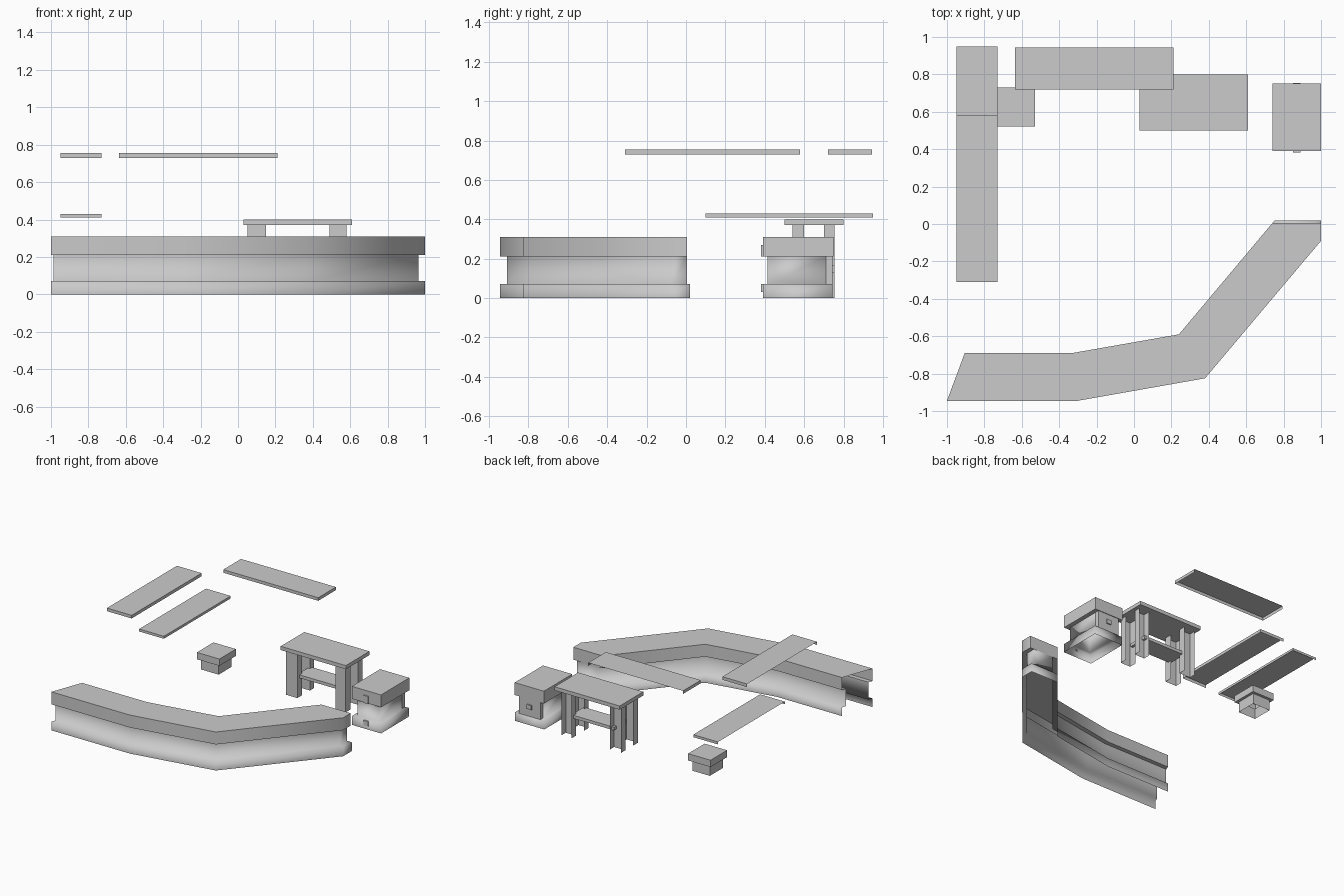
import bpy, bmesh, math
from mathutils import Vector

cube = bpy.data.objects.get("Cube")
if cube:
    bpy.data.objects.remove(cube, do_unlink=True)

# One plain grey for the whole set
grey = bpy.data.materials.new("plain_grey")
grey.use_nodes = True
grey.diffuse_color = (0.6, 0.6, 0.6, 1)
bsdf = grey.node_tree.nodes["Principled BSDF"]
bsdf.inputs["Base Color"].default_value = grey.diffuse_color
bsdf.inputs["Roughness"].default_value = 0.8


def finish(name, bm, smooth_angle=0):
    """Turn a bmesh into an object, smooth below the given angle."""
    if smooth_angle:
        for f in bm.faces:
            f.smooth = True
        for e in bm.edges:
            e.smooth = e.calc_face_angle(math.pi) < math.radians(smooth_angle)
    mesh = bpy.data.meshes.new(name)
    bm.to_mesh(mesh)
    bm.free()
    mesh.materials.append(grey)
    obj = bpy.data.objects.new(name, mesh)
    bpy.context.collection.objects.link(obj)
    return obj


def box(name, x, y, z, open_sides=()):
    """Box from ranges; faces pointing along open_sides are left out."""
    bm = bmesh.new()
    bmesh.ops.create_cube(bm, size=1)
    gone = [f for f in bm.faces
            if any(f.normal.dot(Vector(s)) > 0.9 for s in open_sides)]
    bmesh.ops.delete(bm, geom=gone, context='FACES')
    for v in bm.verts:
        v.co = [r[0] + (c + 0.5) * (r[1] - r[0]) for c, r in zip(v.co, (x, y, z))]
    return finish(name, bm)


def inset(outline, offsets):
    """Move every edge of a counter-clockwise outline inward by its offset."""
    n = len(outline)
    lines = []
    for i in range(n):
        a, b = Vector(outline[i]), Vector(outline[(i + 1) % n])
        d = (b - a).normalized()
        lines.append((a + Vector((-d.y, d.x)) * offsets[i], d))
    ring = []
    for i in range(n):
        (p, d), (q, e) = lines[i - 1], lines[i]
        ring.append(p + d * ((q - p).cross(e) / d.cross(e)))
    return ring


def shell(name, outline, levels, cap=False, open_edge=None, smooth_angle=0):
    """Skin through inset copies of an outline at rising heights."""
    bm = bmesh.new()
    rings = [[bm.verts.new((p.x, p.y, z)) for p in inset(outline, offs)]
             for z, offs in levels]
    n = len(outline)
    for low, high in zip(rings, rings[1:]):
        for i in range(n):
            if i != open_edge:
                j = (i + 1) % n
                bm.faces.new((low[i], low[j], high[j], high[i]))
    if cap:
        bm.faces.new(rings[-1])
    bmesh.ops.remove_doubles(bm, verts=bm.verts, dist=0.0005)
    bmesh.ops.dissolve_degenerate(bm, edges=bm.edges, dist=0.0005)
    return finish(name, bm, smooth_angle)


def rectangle(x, y):
    return [(x[0], y[0]), (x[1], y[0]), (x[1], y[1]), (x[0], y[1])]


def bar_unit(name, outline, base, wall, open_edge=None):
    """Recessed wall with a plinth below and a thick worktop above."""
    flush = [0] * len(outline)
    shell(name + "_wall", outline,
          [(0, base), (0.07, base), (0.07, wall), (0.21, wall)],
          open_edge=open_edge, smooth_angle=100)
    shell(name + "_worktop", outline,
          [(0.21, wall), (0.21, flush), (0.31, flush)],
          cap=True, open_edge=open_edge, smooth_angle=48)


# Long angled counter, open at its far end
counter = [(-1, -0.945), (-0.30, -0.945), (0.38, -0.825), (1, -0.09), (1, 0.005),
           (0.74, 0.005), (0.24, -0.59), (-0.33, -0.69), (-0.905, -0.69)]
END_PANEL, OPEN_END = 4, 8
wall = [0.035] * 9
wall[END_PANEL] = wall[OPEN_END] = 0
base = [0] * 9
base[END_PANEL] = -0.015
bar_unit("counter", counter, base, wall, OPEN_END)

# Short counter block across the gap, with its fittings
bar_unit("block", rectangle((0.74, 1), (0.39, 0.75)),
         [0, 0, 0.005, 0], [0.025, 0.035, 0.04, 0.035])
box("block_back_panel", (0.775, 0.965), (0.71, 0.745), (0.07, 0.21))
box("lower_hinge", (0.85, 0.89), (0.382, 0.39), (0.03, 0.07))
box("upper_hinge", (0.85, 0.89), (0.382, 0.39), (0.21, 0.27))
box("latch", (0.85, 0.89), (0.745, 0.754), (0.13, 0.165))

# Work table with channel legs and a low shelf
box("table_top", (0.03, 0.61), (0.50, 0.80), (0.37, 0.40))
box("table_shelf", (0.13, 0.51), (0.57, 0.73), (0.15, 0.175))
for side, x in (("right", (0.05, 0.15)), ("left", (0.49, 0.58))):
    for end, y in (("front", (0.54, 0.60)), ("back", (0.70, 0.755))):
        box(f"table_{end}_{side}_leg", x, y, (0, 0.37),
            [(0, 1, 0), (0, 0, 1), (0, 0, -1)])

# Small stool with an overhanging seat
seat, leg = [0] * 4, [0.022] * 4
shell("stool", rectangle((-0.73, -0.53), (0.52, 0.73)),
      [(0, leg), (0.085, leg), (0.085, seat), (0.14, seat)], cap=True)

# Wall shelves, open underneath and along the wall
DOWN = (0, 0, -1)
box("upper_side_shelf", (-0.95, -0.73), (-0.31, 0.58), (0.73, 0.755), [DOWN, (-1, 0, 0)])
box("lower_side_shelf", (-0.95, -0.73), (0.10, 0.95), (0.41, 0.43), [DOWN, (-1, 0, 0)])
box("back_shelf", (-0.635, 0.21), (0.72, 0.945), (0.73, 0.755), [DOWN, (0, 1, 0)])
